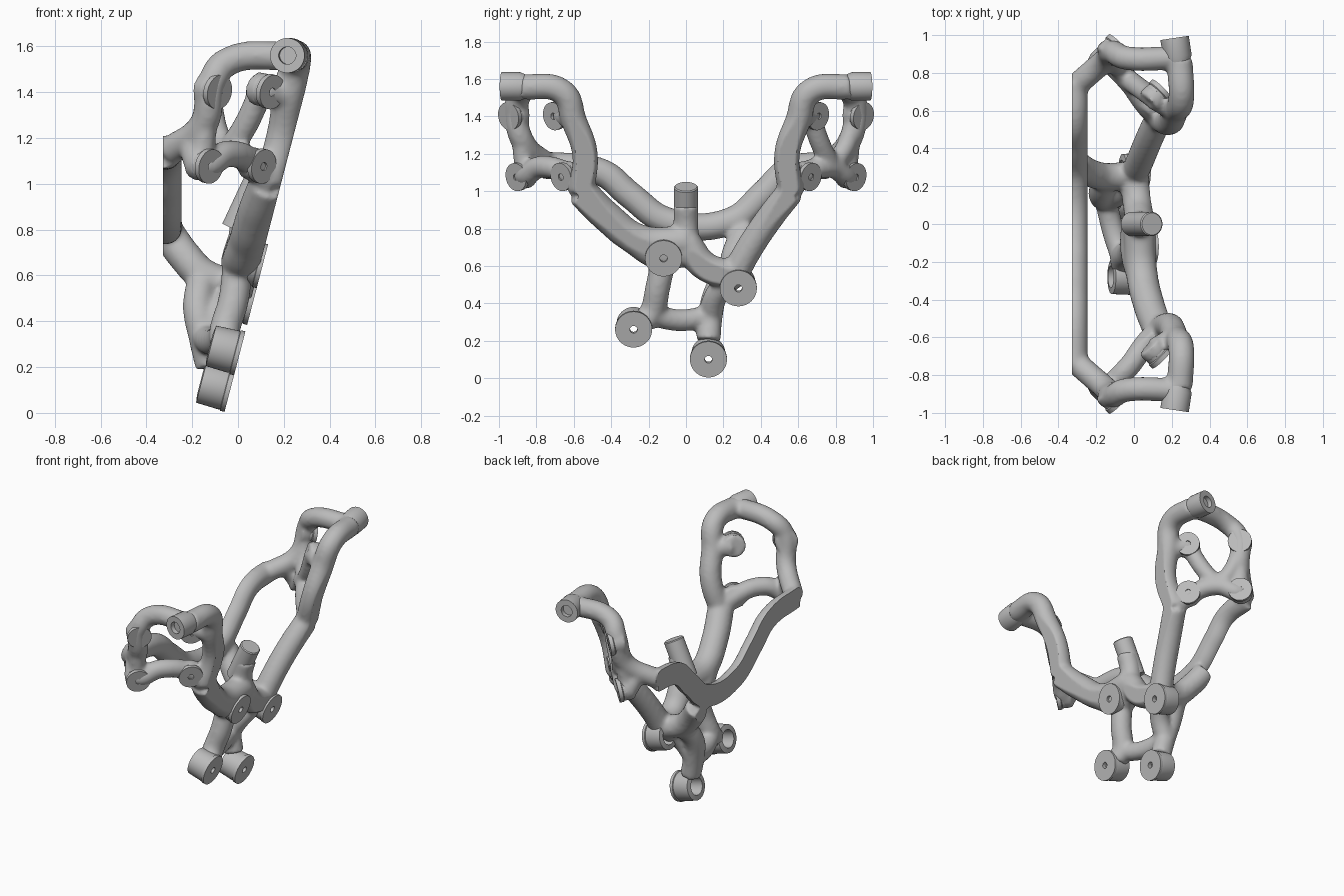
import bpy, bmesh, math
from mathutils import Vector

cube = bpy.data.objects.get("Cube")
if cube:
    bpy.data.objects.remove(cube, do_unlink=True)

grey = bpy.data.materials.new("plain_grey")
grey.use_nodes = True
grey.diffuse_color = (0.5, 0.5, 0.5, 1)
grey.node_tree.nodes["Principled BSDF"].inputs["Base Color"].default_value = grey.diffuse_color

# Sloped mounting plane shared by the lower pads, and the flat back of the rail
SLOPE, FOOT, BACK = 0.26, -0.06, -0.328
PLANE_NORMAL = Vector((1, 0, -SLOPE)).normalized()
PLANE_POINT = Vector((FOOT, 0, 0))
RAIL_X = -0.318


def finish(obj):
    obj.data.materials.clear()
    obj.data.materials.append(grey)
    bpy.ops.object.select_all(action='DESELECT')
    obj.select_set(True)
    bpy.context.view_layer.objects.active = obj
    bpy.ops.object.shade_smooth_by_angle(angle=math.radians(38))


def lathe(name, profile, centre, normal, segments=40):
    """Turn (radius, height) points about an axis and aim it along normal."""
    bm = bmesh.new()
    rings = []
    for i in range(segments):
        a = math.tau * i / segments
        rings.append([bm.verts.new((r * math.cos(a), r * math.sin(a), h)) for r, h in profile])
    for ring, following in zip(rings, rings[1:] + rings[:1]):
        for j in range(len(profile) - 1):
            bm.faces.new((ring[j], following[j], following[j + 1], ring[j + 1]))
    bmesh.ops.remove_doubles(bm, verts=bm.verts, dist=1e-5)
    bmesh.ops.recalc_face_normals(bm, faces=bm.faces)
    mesh = bpy.data.meshes.new(name)
    bm.to_mesh(mesh)
    bm.free()
    obj = bpy.data.objects.new(name, mesh)
    obj.location = centre
    obj.rotation_mode = 'QUATERNION'
    obj.rotation_quaternion = Vector(normal).to_track_quat('Z', 'Y')
    bpy.context.collection.objects.link(obj)
    finish(obj)


def strand(radius, *points):
    """Add a smooth tube through the points to the frame."""
    spline = strands.splines.new('BEZIER')
    spline.bezier_points.add(len(points) - 1)
    for knot, point in zip(spline.bezier_points, points):
        knot.co = point
        knot.radius = radius
        knot.handle_left_type = knot.handle_right_type = 'AUTO'


def lower_pad_centre(column, row):
    y = -0.12 + 0.4 * column - 0.16 * row
    z = 0.64 - 0.16 * column - 0.38 * row
    return Vector((FOOT + SLOPE * z, y, z))


def upper_pad_centre(column, row, side):
    return Vector((-.08 + .23 * column - .037 * row,
                   side * (-.95 + .24 * column + .04 * row),
                   1.4 - .325 * row))


strands = bpy.data.curves.new("frame_strands", 'CURVE')
strands.dimensions = '3D'
strands.bevel_depth = 1
strands.bevel_resolution = 5
strands.resolution_u = 8
strands.use_fill_caps = True

GRID = [(column, row) for row in (0, 1) for column in (0, 1)]
CUP_R = 0.099
# Lower pads are hollow cups with a thin washer; upper pads are solid with a small hole
cup = [(.02, -.03), (.02, 0), (CUP_R, 0), (CUP_R, -.02), (CUP_R - .006, -.022),
       (CUP_R - .004, -.03), (CUP_R - .008, -.13), (.058, -.135), (.055, -.03), (.02, -.03)]
disc = [(0, -.03), (.018, -.03), (.018, 0), (.076, 0), (.076, -.025), (.07, -.03),
        (.07, -.06), (0, -.06)]
boss = [(0, -.03), (.038, -.03), (.038, 0), (.076, 0), (.076, -.1), (.05, -.16), (0, -.17)]

# Arm ends, built once for each side
for side, label in ((1, "front"), (-1, "back")):
    def at(x, y, z):
        return Vector((x, y * side, z))

    facing = at(.7, -.69, -.17)
    behind = {}
    for column, row in GRID:
        centre = upper_pad_centre(column, row, side)
        behind[column, row] = centre - facing * .065
        lathe(f"{label}_upper_pad_{column}_{row}", disc, centre, facing)
        strand(.075, centre - facing * .035, centre - facing * .1)
    lathe(f"{label}_tip_boss", boss, at(.215, -.985, 1.56), at(-.15, -1, 0))

    rail_end = at(-.3, -.74, 1.14)
    knuckle = at(.13, -.56, 1.0)
    elbow = at(.22, -.6, 1.38)
    fork = at(-.05, -.78, 1.13)
    tip = at(.24, -.88, 1.56)
    # outer tube: tip, outer pads, rail end
    strand(.064, tip, at(-.05, -.88, 1.53), at(-.11, -.91, 1.45), at(-.15, -.87, 1.26), rail_end)
    # inner tube: tip, elbow, front rail
    strand(.07, tip, at(.25, -.66, 1.53), elbow, at(.19, -.54, 1.2), knuckle)
    # cross bar and branches behind the pads
    strand(.06, at(-.2, -.83, 1.17), behind[0, 1], fork, behind[1, 1], knuckle)
    strand(.053, behind[0, 0], at(-.14, -.88, 1.27), behind[0, 1])
    strand(.06, behind[1, 0], elbow)

# Extra branch on the back arm only
strand(.055, behind[1, 0], (.03, .72, 1.25), fork)
strand(.053, behind[0, 0], (-.1, .86, 1.25), fork)

# Back rail
strand(.075, (RAIL_X, -.76, 1.14), (RAIL_X, -.45, 1.1), (RAIL_X, -.3, .98), (RAIL_X, -.1, .84),
       (RAIL_X, .24, .84), (RAIL_X, .42, .99), (RAIL_X, .55, 1.11), (RAIL_X, .76, 1.14))

# Lower pads
for column, row in GRID:
    lathe(f"lower_pad_{column}_{row}", cup, lower_pad_centre(column, row), PLANE_NORMAL)

# Front rail: broad side, dip to the second pad, slim side
hub = Vector((.03, 0, .73))
heel = Vector((.0, .26, .55))
strand(.085, (.13, -.56, 1.0), (.08, -.43, .87), (.04, -.25, .74), hub)
strand(.085, (.05, -.3, .76), (.01, -.12, .66), (.02, .02, .7))
strand(.08, hub, (.02, .1, .6), heel)
strand(.075, heel, (.03, .33, .68), (.08, .45, .86), (.13, .56, 1.0))
# bridge from the back rail to the second pad
saddle = Vector((-.15, .25, .6))
strand(.075, (-.31, .32, .79), (-.23, .27, .68), saddle, heel)
# legs and the bar between them
ankle = Vector((-.06, -.19, .34))
shin = Vector((-.15, .13, .33))
strand(.068, (0, -.12, .64), (-.02, -.15, .49), ankle, (-.05, -.23, .3))
strand(.067, saddle, (-.175, .16, .46), shin, (-.12, .12, .2))
strand(.064, heel, (-.08, .16, .44), shin)
strand(.06, ankle, (-.11, -.04, .31), shin)
# foot of the post
strand(.068, hub, (.03, 0, .83), (.06, 0, .93))

# Fuse and soften all strands into one frame
source = bpy.data.objects.new("frame_strands", strands)
bpy.context.collection.objects.link(source)
bpy.context.view_layer.update()
tubes = bpy.data.meshes.new_from_object(source.evaluated_get(bpy.context.evaluated_depsgraph_get()))
bpy.data.objects.remove(source, do_unlink=True)
frame = bpy.data.objects.new("frame", tubes)
bpy.context.collection.objects.link(frame)
fuse = frame.modifiers.new("fuse", 'REMESH')
fuse.mode = 'VOXEL'
fuse.voxel_size = 0.012
soften = frame.modifiers.new("soften", 'SMOOTH')
soften.iterations = 12
bpy.context.view_layer.update()
fused = bpy.data.meshes.new_from_object(frame.evaluated_get(bpy.context.evaluated_depsgraph_get()))
frame.modifiers.clear()
frame.data = fused

# Press the frame flat against the back plane, the sloped plane and the upper pad faces
planes = [(PLANE_POINT, PLANE_NORMAL, 0.012), (Vector((BACK, 0, 0)), Vector((-1, 0, 0)), 0)]
for vert in fused.vertices:
    for point, normal, margin in planes:
        over = (vert.co - point).dot(normal) + margin
        if over > 0:
            vert.co -= normal * over
finish(frame)

# Centre post
post = [(0, 0), (.058, 0), (.064, -.006), (.064, -.25), (0, -.25)]
lathe("centre_post", post, (.095, 0, 1.025), (.42, 0, .9))
